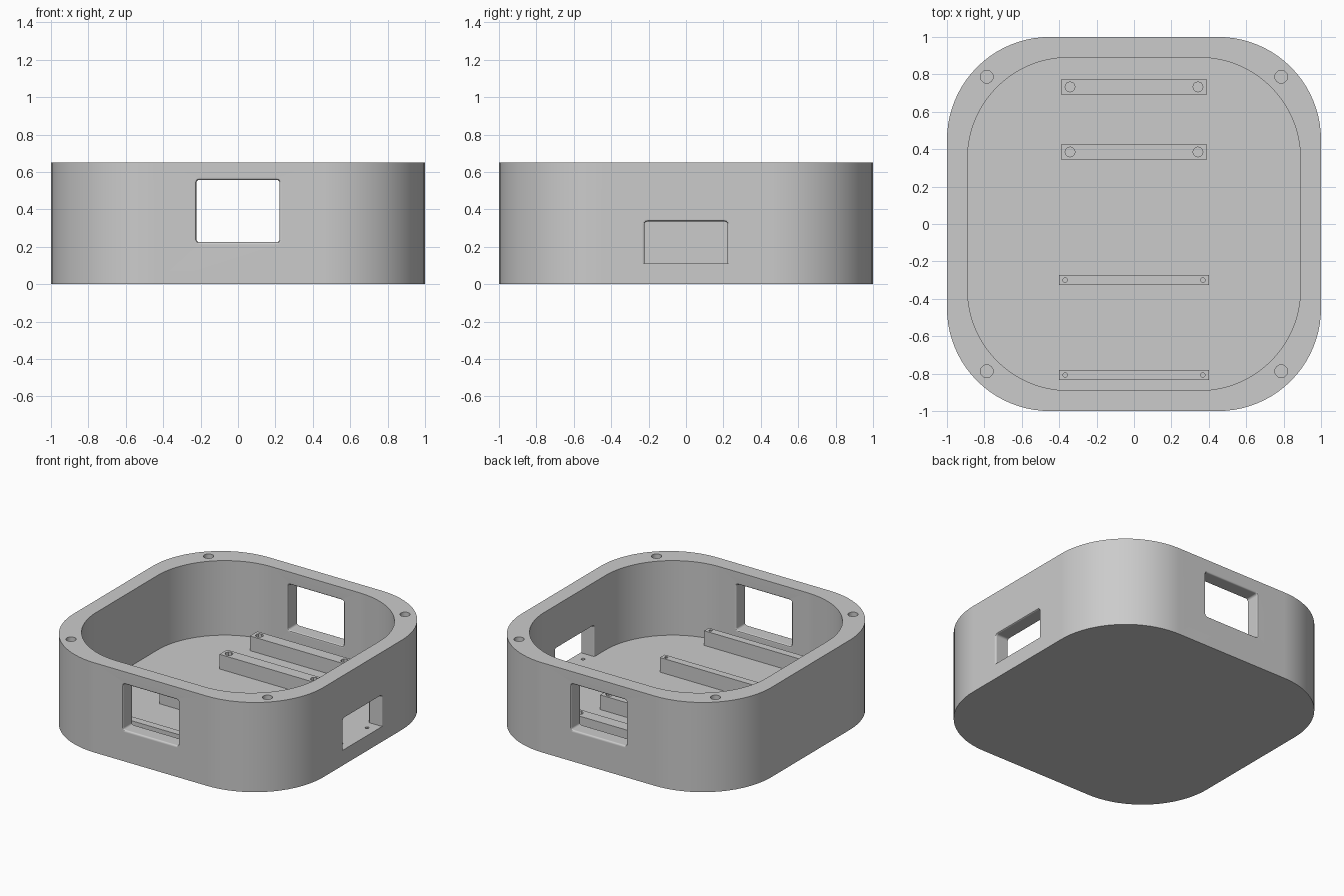
import bpy, bmesh, math
from mathutils import Matrix, Vector

if "Cube" in bpy.data.objects:
    bpy.data.objects.remove(bpy.data.objects["Cube"])

GREY = (0.6, 0.6, 0.6, 1)
grey = bpy.data.materials.new("plain grey")
grey.use_nodes = True
grey.diffuse_color = GREY
grey.node_tree.nodes["Principled BSDF"].inputs["Base Color"].default_value = GREY

HEIGHT, FLOOR, INNER = 0.65, 0.11, 0.89
RAIL_TOP = 0.216


def make_object(name, bm):
    bmesh.ops.recalc_face_normals(bm, faces=bm.faces)
    mesh = bpy.data.meshes.new(name)
    bm.to_mesh(mesh)
    bm.free()
    mesh.materials.append(grey)
    obj = bpy.data.objects.new(name, mesh)
    bpy.context.collection.objects.link(obj)
    return obj


def rounded_rect(hw, hh, r, seg):
    """Outline of a rounded rectangle, counter-clockwise."""
    points = []
    for corner, (sx, sy) in enumerate([(1, 1), (-1, 1), (-1, -1), (1, -1)]):
        for i in range(seg + 1):
            a = math.pi / 2 * (corner + i / seg)
            points.append((sx * (hw - r) + r * math.cos(a), sy * (hh - r) + r * math.sin(a)))
    return points


def loft(sections, seg):
    """Closed solid through rounded rectangles (half width, half height, radius, z)."""
    bm = bmesh.new()
    rings = [[bm.verts.new((x, y, z)) for x, y in rounded_rect(hw, hh, r, seg)]
             for hw, hh, r, z in sections]
    for a, b in zip(rings, rings[1:]):
        for i in range(len(a)):
            j = (i + 1) % len(a)
            bm.faces.new((a[i], a[j], b[j], b[i]))
    bm.faces.new(rings[0])
    bm.faces.new(rings[-1])
    return bm


def cut(target, cutter):
    mod = target.modifiers.new("cut", 'BOOLEAN')
    mod.operation = 'DIFFERENCE'
    mod.solver = 'EXACT'
    mod.object = cutter
    with bpy.context.temp_override(object=target, active_object=target, selected_objects=[target]):
        bpy.ops.object.modifier_apply(modifier=mod.name)
    bpy.data.objects.remove(cutter)


def drill(target, x, y, top, radius, depth, sides):
    bm = bmesh.new()
    bmesh.ops.create_cone(bm, cap_ends=True, segments=sides, radius1=radius, radius2=radius,
                          depth=depth + 0.02,
                          matrix=Matrix.Translation((x, y, top + 0.01 - depth / 2)))
    cut(target, make_object("drill_cutter", bm))


def window(target, low, high, angle, sill=None):
    """Opening with softened edges through the wall facing the given angle."""
    hw, hh, f = 0.222, (high - low) / 2, 0.013
    steps = [(i / 4 * f, f - math.sqrt(f * f - (f - i / 4 * f) ** 2)) for i in range(5)]
    inside = [(INNER + d, o) for d, o in steps]
    outside = [(1 - d, o) for d, o in reversed(steps)]
    path = [(INNER - 0.02, f)] + inside + outside + [(1.03, f)]
    bm = loft([(hw + o, hh + o, 0.015 + o, d) for d, o in path], 4)
    # stand the cutter up so that its depth points along +x, then turn it
    stand = Matrix(((0, 0, 1, 0), (1, 0, 0, 0), (0, 1, 0, (low + high) / 2), (0, 0, 0, 1)))
    bm.transform(Matrix.Rotation(angle, 4, 'Z') @ stand)
    if sill is not None:
        bmesh.ops.bisect_plane(bm, geom=bm.verts[:] + bm.edges[:] + bm.faces[:],
                               plane_co=Vector((0, 0, sill)), plane_no=Vector((0, 0, 1)),
                               clear_inner=True)
        bmesh.ops.holes_fill(bm, edges=[e for e in bm.edges if e.is_boundary], sides=0)
    cut(target, make_object("window_cutter", bm))


def finish(obj):
    bpy.ops.object.select_all(action='DESELECT')
    obj.select_set(True)
    bpy.context.view_layer.objects.active = obj
    bpy.ops.object.shade_smooth_by_angle(angle=math.radians(30))
    mod = obj.modifiers.new("flat walls", 'WEIGHTED_NORMAL')
    mod.keep_sharp = True


# Open box with rounded corners
shell = make_object("enclosure_shell", loft([
    (1, 1, 0.55, 0), (1, 1, 0.55, HEIGHT),
    (INNER, INNER, 0.54, HEIGHT), (INNER, INNER, 0.54, FLOOR)], 20))

# Front and back windows, and the low opening in the left wall
for angle in (-math.pi / 2, math.pi / 2):
    window(shell, 0.225, 0.558, angle)
window(shell, 0, 0.335, 0, sill=FLOOR)

# Screw holes in the rim and in the sill of the low opening
for sx in (-1, 1):
    for sy in (-1, 1):
        drill(shell, sx * 0.787, sy * 0.787, HEIGHT, 0.034, 0.3, 24)
for sy in (-1, 1):
    drill(shell, 0.93, sy * 0.15, FLOOR, 0.013, 0.07, 12)
finish(shell)

# Mounting rails: name, y, half length, width, hole x, hole radius, hole sides
RAILS = [
    ("wide_rail_back", 0.733, 0.388, 0.086, 0.342, 0.027, 8),
    ("wide_rail_middle", 0.385, 0.388, 0.086, 0.342, 0.027, 8),
    ("narrow_rail_middle", -0.30, 0.40, 0.054, 0.368, 0.012, 12),
    ("narrow_rail_front", -0.807, 0.40, 0.054, 0.368, 0.012, 12),
]
for name, y, half, width, hole_x, radius, sides in RAILS:
    bottom = FLOOR - 0.01
    bm = bmesh.new()
    bmesh.ops.create_cube(bm, size=1)
    bmesh.ops.scale(bm, vec=(2 * half, width, RAIL_TOP - bottom), verts=bm.verts)
    bmesh.ops.translate(bm, vec=(0, y, (RAIL_TOP + bottom) / 2), verts=bm.verts)
    rail = make_object(name, bm)
    for sx in (-1, 1):
        drill(rail, sx * hole_x, y, RAIL_TOP, radius, 0.09, sides)
    finish(rail)
